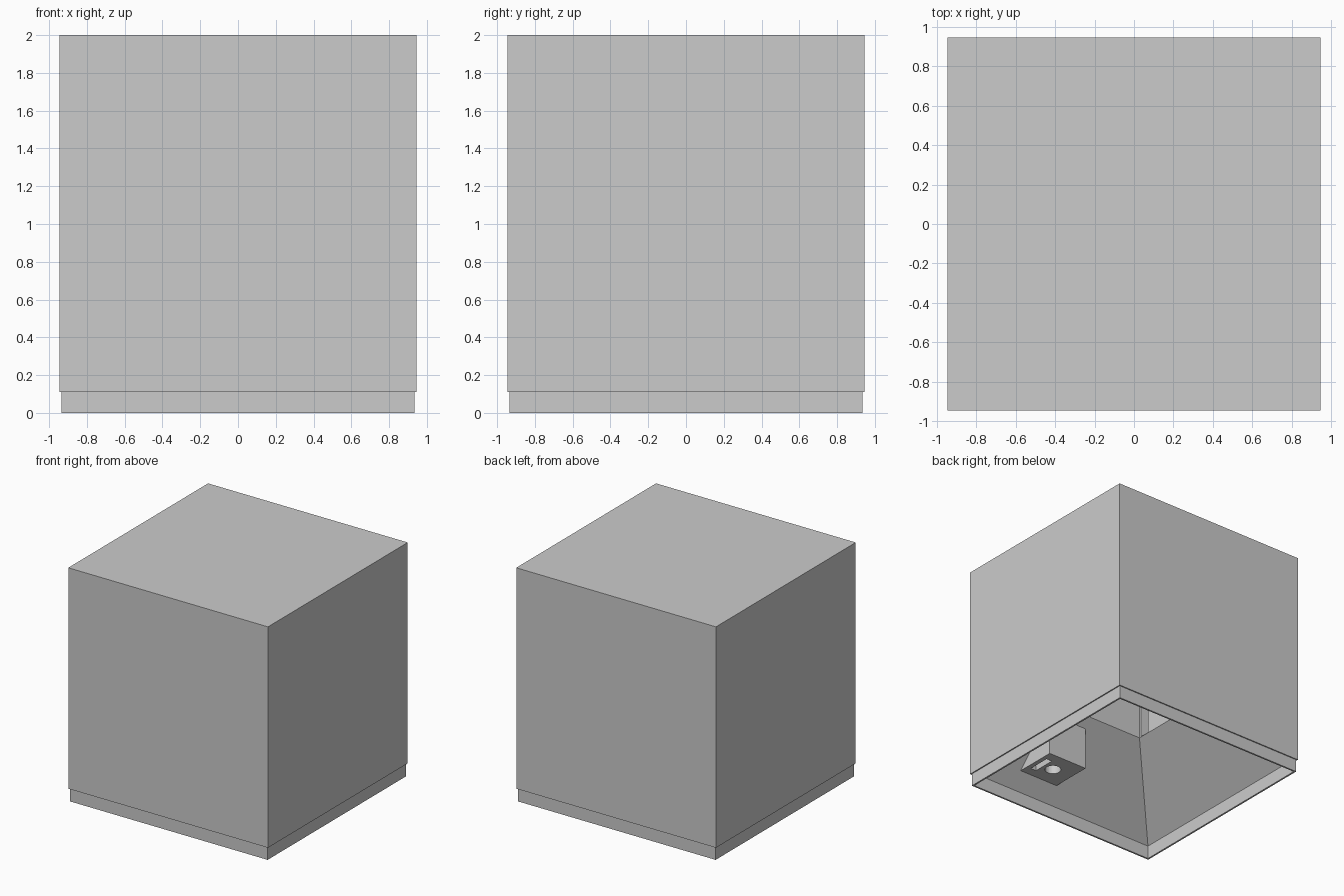
import bpy
import bmesh
from mathutils import Matrix, Vector

old = bpy.data.objects.get("Cube")
if old:
    bpy.data.objects.remove(old, do_unlink=True)

GREY = (0.6, 0.6, 0.6, 1.0)
grey = bpy.data.materials.new("plain grey")
grey.use_nodes = True
grey.diffuse_color = GREY
grey.node_tree.nodes["Principled BSDF"].inputs["Base Color"].default_value = GREY


def finish(name, bm):
    """Turn a bmesh into a grey flat-shaded object."""
    bmesh.ops.recalc_face_normals(bm, faces=bm.faces)
    mesh = bpy.data.meshes.new(name)
    bm.to_mesh(mesh)
    bm.free()
    mesh.materials.append(grey)
    obj = bpy.data.objects.new(name, mesh)
    bpy.context.collection.objects.link(obj)
    return obj


def square_loft(name, profile):
    """Join square rings of (half width, height), closing both ends."""
    bm = bmesh.new()
    corners = [(-1, -1), (1, -1), (1, 1), (-1, 1)]
    rings = [[bm.verts.new((sx * h, sy * h, z)) for sx, sy in corners]
             for h, z in profile]
    for a, b in zip(rings, rings[1:]):
        for i in range(4):
            j = (i + 1) % 4
            bm.faces.new((a[i], a[j], b[j], b[i]))
    bm.faces.new(rings[0])
    bm.faces.new(rings[-1])
    return finish(name, bm)


def box(name, low, high):
    low, high = Vector(low), Vector(high)
    bm = bmesh.new()
    move = Matrix.Translation((low + high) / 2)
    bmesh.ops.create_cube(bm, size=1, matrix=move @ Matrix.Diagonal((*(high - low), 1)))
    return finish(name, bm)


def cylinder(name, center, radius, depth):
    bm = bmesh.new()
    bmesh.ops.create_cone(bm, cap_ends=True, segments=32, radius1=radius,
                          radius2=radius, depth=depth,
                          matrix=Matrix.Translation(center))
    return finish(name, bm)


def cut(target, cutter):
    """Subtract a cutter, apply the result and remove the cutter."""
    mod = target.modifiers.new("cut", 'BOOLEAN')
    mod.operation = 'DIFFERENCE'
    mod.solver = 'EXACT'
    mod.object = cutter
    cutter.hide_render = True
    bpy.context.view_layer.update()
    graph = bpy.context.evaluated_depsgraph_get()
    mesh = bpy.data.meshes.new_from_object(target.evaluated_get(graph))
    target.modifiers.clear()
    target.data = mesh
    bpy.data.objects.remove(cutter, do_unlink=True)


# Block with a stepped base rim, a sloping hollow underside and a square shaft
body = square_loft("body", [
    (0.945, 2.0), (0.945, 0.11), (0.935, 0.11), (0.935, 0.0),
    (0.92, 0.0), (0.92, 0.115), (0.36, 0.675), (0.36, 1.9)])

# Upright slot beside the corner of the shaft
cut(body, box("shaft_slot_cutter", (-0.5, -0.34, 0.68), (-0.3, -0.25, 1.8)))

# Socket block standing out of the sloping underside
socket = box("socket_block", (0.15, -0.80, 0.232), (0.53, -0.433, 0.66))

# Round hole and narrow slot in the socket
cut(socket, cylinder("hole_cutter", (0.34, -0.62, 0.27), 0.065, 0.24))
cut(socket, box("slot_cutter", (0.435, -0.72, 0.15), (0.49, -0.52, 0.38)))
